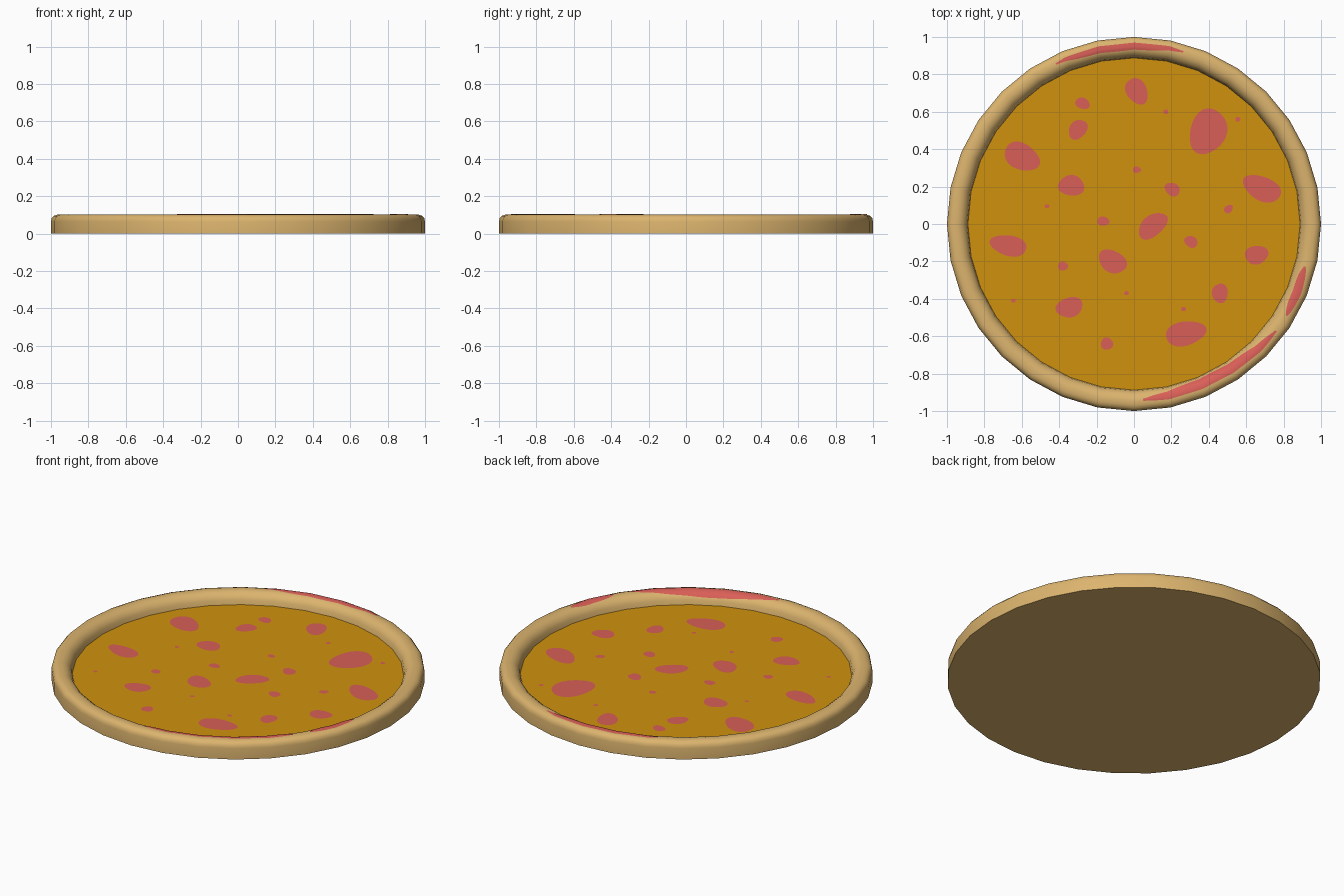
import bpy, bmesh, math

if "Cube" in bpy.data.objects:
    bpy.data.objects.remove(bpy.data.objects["Cube"])

SIDES = 32
CHEESE_Z = 0.036
LIFT = 0.003


def material(name, srgb):
    lin = [(c / 255 / 12.92) if c < 10 else ((c / 255 + 0.055) / 1.055) ** 2.4 for c in srgb]
    m = bpy.data.materials.new(name)
    m.diffuse_color = (*lin, 1)
    m.use_nodes = True
    m.node_tree.nodes["Principled BSDF"].inputs["Base Color"].default_value = m.diffuse_color
    return m


crust_mat = material("baked crust", (220, 180, 110))
cheese_mat = material("golden cheese", (208, 145, 13))
sauce_mat = material("tomato sauce", (217, 95, 87))


def finish(name, bm, mat, smooth=False):
    me = bpy.data.meshes.new(name)
    bm.normal_update()
    bm.to_mesh(me)
    bm.free()
    me.materials.append(mat)
    ob = bpy.data.objects.new(name, me)
    bpy.context.collection.objects.link(ob)
    if smooth:
        bpy.ops.object.select_all(action='DESELECT')
        ob.select_set(True)
        bpy.context.view_layer.objects.active = ob
        bpy.ops.object.shade_smooth_by_angle(angle=math.radians(40))
    return ob


def polar(r, a, z):
    return (r * math.cos(a), r * math.sin(a), z)


# Crust: rounded rim profile (radius, height) from outer base to inner base
rim = [(1.0, 0.0), (1.0, 0.065), (0.996, 0.082), (0.985, 0.095), (0.968, 0.101),
       (0.945, 0.102), (0.925, 0.097), (0.906, 0.083), (0.893, 0.062), (0.886, 0.02)]
bm = bmesh.new()
rings = [[bm.verts.new(polar(r, math.tau * i / SIDES, z)) for i in range(SIDES)] for r, z in rim]
for lo, hi in zip(rings, rings[1:]):
    for i in range(SIDES):
        j = (i + 1) % SIDES
        bm.faces.new((lo[i], lo[j], hi[j], hi[i]))
bm.faces.new(rings[0][::-1])
bm.faces.new(rings[-1])
finish("crust", bm, crust_mat, True)

# Cheese: flat filling reaching the inner wall of the crust
bm = bmesh.new()
bm.faces.new([bm.verts.new(polar(0.888, math.tau * i / SIDES, CHEESE_Z)) for i in range(SIDES)])
finish("cheese", bm, cheese_mat)

# Sauce spots: x, y, long radius, short radius, turn in degrees
spots = [
    (0.015, 0.71, 0.075, 0.055, -60), (-0.275, 0.645, 0.04, 0.03, -20),
    (-0.30, 0.505, 0.058, 0.045, 50), (0.17, 0.60, 0.013, 0.013, 0),
    (0.395, 0.495, 0.125, 0.097, 70), (0.555, 0.56, 0.013, 0.013, 0),
    (-0.60, 0.36, 0.1, 0.07, -28), (0.015, 0.29, 0.022, 0.017, 0),
    (-0.335, 0.205, 0.07, 0.055, -5), (0.205, 0.185, 0.043, 0.034, -35),
    (0.685, 0.19, 0.108, 0.064, -25), (-0.465, 0.095, 0.013, 0.01, 0),
    (0.505, 0.08, 0.026, 0.02, 40), (-0.165, 0.015, 0.033, 0.025, -5),
    (0.10, -0.01, 0.09, 0.055, 40), (0.305, -0.095, 0.037, 0.03, -30),
    (-0.67, -0.115, 0.1, 0.055, -12), (-0.115, -0.20, 0.08, 0.058, -30),
    (0.655, -0.165, 0.063, 0.05, 10), (-0.38, -0.225, 0.027, 0.024, 0),
    (-0.04, -0.37, 0.013, 0.011, 0), (0.46, -0.37, 0.052, 0.043, 90),
    (-0.645, -0.41, 0.013, 0.01, 0), (-0.345, -0.445, 0.073, 0.053, 15),
    (0.265, -0.455, 0.013, 0.011, 0), (0.275, -0.585, 0.11, 0.065, 12),
    (-0.145, -0.64, 0.033, 0.033, 0)]
bm = bmesh.new()
for k, (x, y, rx, ry, turn) in enumerate(spots):
    t = math.radians(turn)
    ring = []
    for i in range(28):
        a = math.tau * i / 28
        w = 1 + 0.05 * math.cos(3 * a + k)          # slightly uneven outline
        u, v = rx * w * math.cos(a), ry * w * math.sin(a)
        ring.append(bm.verts.new((x + u * math.cos(t) - v * math.sin(t),
                                  y + u * math.sin(t) + v * math.cos(t), CHEESE_Z + LIFT)))
    bm.faces.new(ring)
finish("sauce_spots", bm, sauce_mat)


def rim_height(r):
    for (r0, z0), (r1, z1) in zip(rim[1:], rim[2:]):
        if r1 <= r <= r0:
            return z0 + (z1 - z0) * (r0 - r) / (r0 - r1)
    return rim[-1][1]


def facet(a):
    # distance factor of the many-sided rim at angle a
    step = math.tau / SIDES
    return math.cos(step / 2) / math.cos(a % step - step / 2)


# Sauce smears lying on the rim: start angle, end angle, start/mid/end radius, half width
smears = [(74, 116, 0.962, 0.95, 0.956, 0.019),
          (-87, -37, 0.945, 0.928, 0.955, 0.028),
          (-31, -14, 0.955, 0.945, 0.945, 0.024)]
bm = bmesh.new()
for a0, a1, r0, rm, r1, half in smears:
    rows = []
    for i in range(49):
        t = i / 48
        a = math.radians(a0 + (a1 - a0) * t)
        mid = r0 * (1 - t) ** 2 + r1 * t * t + (4 * rm - r0 - r1) * t * (1 - t)
        w = half * max(0.1, 1 - abs(2 * t - 1) ** 2.5) ** 0.6
        row = []
        for s in range(7):
            r = mid + w * (s / 3 - 1)
            row.append(bm.verts.new(polar(r * facet(a), a, rim_height(r) + LIFT)))
        rows.append(row)
    for p, q in zip(rows, rows[1:]):
        for s in range(6):
            bm.faces.new((p[s], p[s + 1], q[s + 1], q[s]))
finish("rim_sauce", bm, sauce_mat, True)
